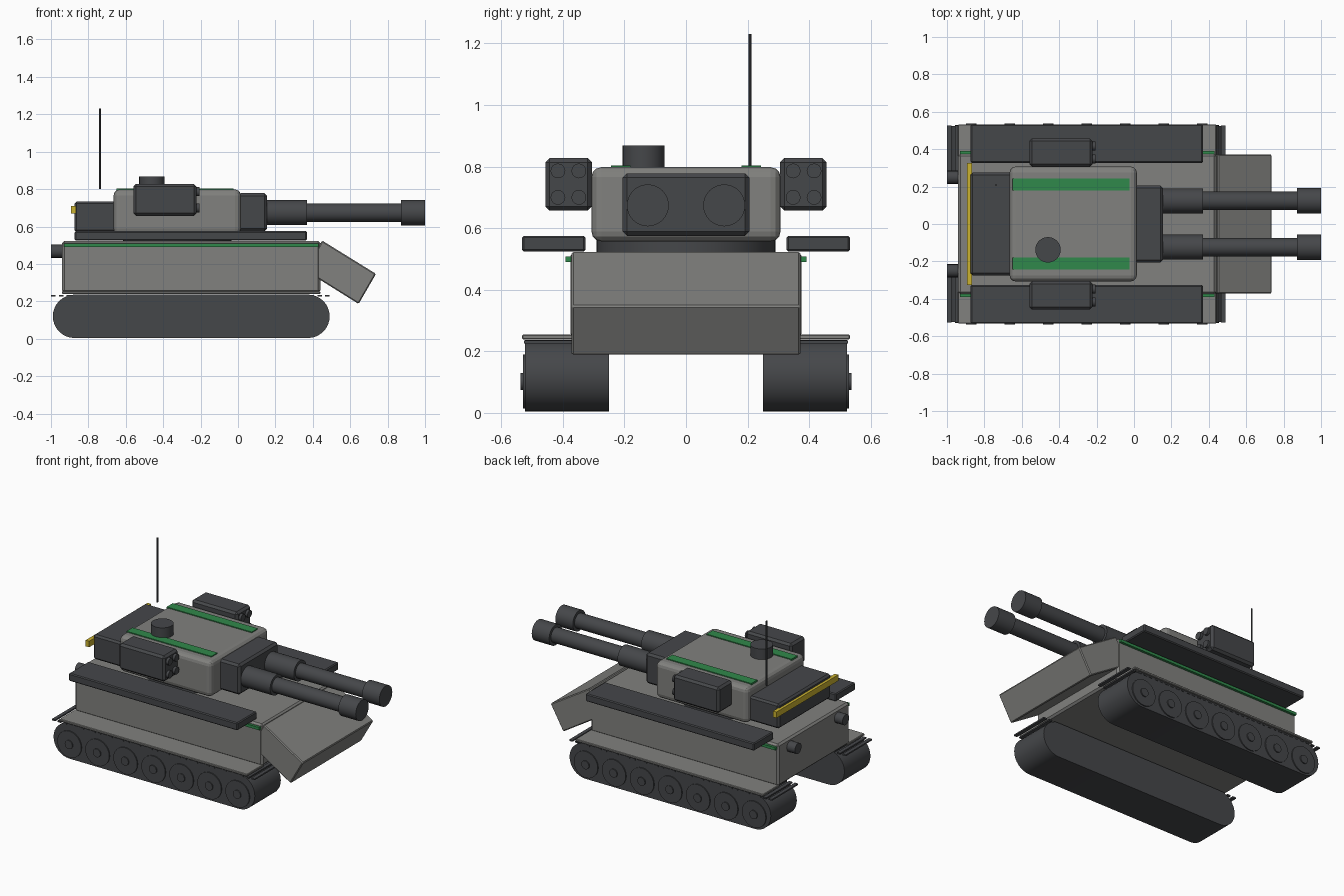
import bpy, bmesh, math
from mathutils import Matrix

if "Cube" in bpy.data.objects:
    bpy.data.objects.remove(bpy.data.objects["Cube"])


def material(name, rgb):
    m = bpy.data.materials.new(name)
    m.diffuse_color = (*rgb, 1)
    m.use_nodes = True
    m.node_tree.nodes["Principled BSDF"].inputs["Base Color"].default_value = m.diffuse_color
    return m


LIGHT = material("light_grey", (0.22, 0.22, 0.21))
DARK = material("dark_grey", (0.06, 0.063, 0.068))
GREEN = material("green", (0.03, 0.25, 0.07))
YELLOW = material("yellow", (0.6, 0.45, 0.03))


def finish(name, bm, mat, bevel=0, segments=1, smooth=False):
    bmesh.ops.recalc_face_normals(bm, faces=bm.faces)
    me = bpy.data.meshes.new(name)
    bm.to_mesh(me)
    bm.free()
    me.materials.append(mat)
    ob = bpy.data.objects.new(name, me)
    bpy.context.collection.objects.link(ob)
    if bevel:
        mod = ob.modifiers.new("bevel", 'BEVEL')
        mod.width, mod.segments = bevel, segments
        mod.limit_method = 'ANGLE'
    if smooth:
        bpy.ops.object.select_all(action='DESELECT')
        ob.select_set(True)
        bpy.context.view_layer.objects.active = ob
        bpy.ops.object.shade_smooth_by_angle(angle=math.radians(35))
    return ob


def add_box(bm, x, y, z):
    c = [(a + b) / 2 for a, b in (x, y, z)]
    s = [abs(b - a) for a, b in (x, y, z)]
    bmesh.ops.create_cube(bm, size=1, matrix=Matrix.Translation(c) @ Matrix.Diagonal((*s, 1)))


def box(name, x, y, z, mat, bevel=0, segments=1):
    bm = bmesh.new()
    add_box(bm, x, y, z)
    return finish(name, bm, mat, bevel, segments)


def cyl(name, center, r, length, axis, mat, sides=32):
    rot = {'X': Matrix.Rotation(math.pi / 2, 4, 'Y'),
           'Y': Matrix.Rotation(math.pi / 2, 4, 'X'), 'Z': Matrix()}[axis]
    bm = bmesh.new()
    bmesh.ops.create_cone(bm, cap_ends=True, segments=sides, radius1=r, radius2=r,
                          depth=length, matrix=Matrix.Translation(center) @ rot)
    return finish(name, bm, mat, smooth=True)


def prism(name, profile, y0, y1, mat, bevel=0, smooth=False):
    """Extrude an x-z profile from y0 to y1."""
    bm = bmesh.new()
    f = bm.faces.new([bm.verts.new((x, y0, z)) for x, z in profile])
    ext = bmesh.ops.extrude_face_region(bm, geom=[f])
    bmesh.ops.translate(bm, vec=(0, y1 - y0, 0),
                        verts=[v for v in ext["geom"] if isinstance(v, bmesh.types.BMVert)])
    return finish(name, bm, mat, bevel, smooth=smooth)


# Hull and sloped front plate
box("hull", (-0.94, 0.44), (-0.375, 0.375), (0.245, 0.523), LIGHT, 0.012)
prism("front_plate", [(0.45, 0.525), (0.738, 0.347), (0.645, 0.186), (0.36, 0.364)],
      -0.372, 0.372, LIGHT, 0.006)

# Turret group
cyl("turret_ring", (-0.325, 0, 0.542), 0.29, 0.045, 'Z', DARK, 48)
box("turret", (-0.665, 0.015), (-0.307, 0.307), (0.557, 0.798), LIGHT, 0.032, 3)
box("turret_bustle", (-0.875, -0.65), (-0.275, 0.275), (0.57, 0.734), DARK, 0.012)
box("rear_bar", (-0.893, -0.867), (-0.325, 0.325), (0.67, 0.71), YELLOW)
box("gun_mantlet", (0.0, 0.155), (-0.206, 0.206), (0.575, 0.778), DARK, 0.014)
cyl("hatch", (-0.46, -0.138, 0.83), 0.068, 0.076, 'Z', DARK)
cyl("antenna", (-0.738, 0.208, 1.015), 0.005, 0.43, 'Z', DARK, 8)

# Track outline: a flat-sided loop with round ends
R, ZC = 0.116, 0.12
track = []
for cx, start in ((0.374, -90), (-0.874, 90)):
    for i in range(17):
        a = math.radians(start + i * 180 / 16)
        track.append((cx + R * math.cos(a), ZC + R * math.sin(a)))

# Everything repeated on both sides
for s, side in ((-1, "right"), (1, "left")):
    prism(f"{side}_track", track, s * 0.25, s * 0.523, DARK, smooth=True)
    bm = bmesh.new()
    for i in range(36):
        x = -0.988 + i * 1.466 / 35
        add_box(bm, (x - 0.012, x + 0.012), (s * 0.25, s * 0.526), (0.226, 0.235))
    finish(f"{side}_track_links", bm, DARK)
    for i in range(7):
        x = -0.87 + i * 0.206
        cyl(f"{side}_wheel_{i}", (x, s * 0.50, 0.102), 0.088, 0.06, 'Y', DARK, 24)
        cyl(f"{side}_wheel_hub_{i}", (x, s * 0.515, 0.102), 0.028, 0.044, 'Y', DARK, 16)
    box(f"{side}_fender", (-0.94, 0.44), (s * 0.36, s * 0.533), (0.239, 0.254), LIGHT, 0.003)
    box(f"{side}_hull_stripe", (-0.93, 0.43), (s * 0.37, s * 0.391), (0.49, 0.508), GREEN)
    box(f"{side}_side_armour", (-0.873, 0.368), (s * 0.327, s * 0.532), (0.524, 0.575), DARK, 0.006)
    box(f"{side}_turret_stripe", (-0.65, -0.025), (s * 0.18, s * 0.243), (0.79, 0.804), GREEN)
    cyl(f"{side}_exhaust", (-0.96, s * 0.25, 0.468), 0.035, 0.08, 'X', DARK, 16)

    # Twin guns
    y = s * 0.124
    cyl(f"{side}_gun_sleeve", (0.255, y, 0.674), 0.067, 0.23, 'X', DARK)
    cyl(f"{side}_gun_barrel", (0.60, y, 0.674), 0.049, 0.56, 'X', DARK)
    cyl(f"{side}_gun_muzzle", (0.936, y, 0.674), 0.068, 0.128, 'X', DARK)

    # Launcher pod with four tubes
    box(f"{side}_pod", (-0.56, -0.222), (s * 0.306, s * 0.457), (0.657, 0.828), DARK, 0.014)
    for j, (ty, tz) in enumerate([(a, b) for a in (0.348, 0.416) for b in (0.70, 0.786)]):
        cyl(f"{side}_pod_tube_{j}", (-0.225, s * ty, tz), 0.024, 0.04, 'X', DARK, 16)
